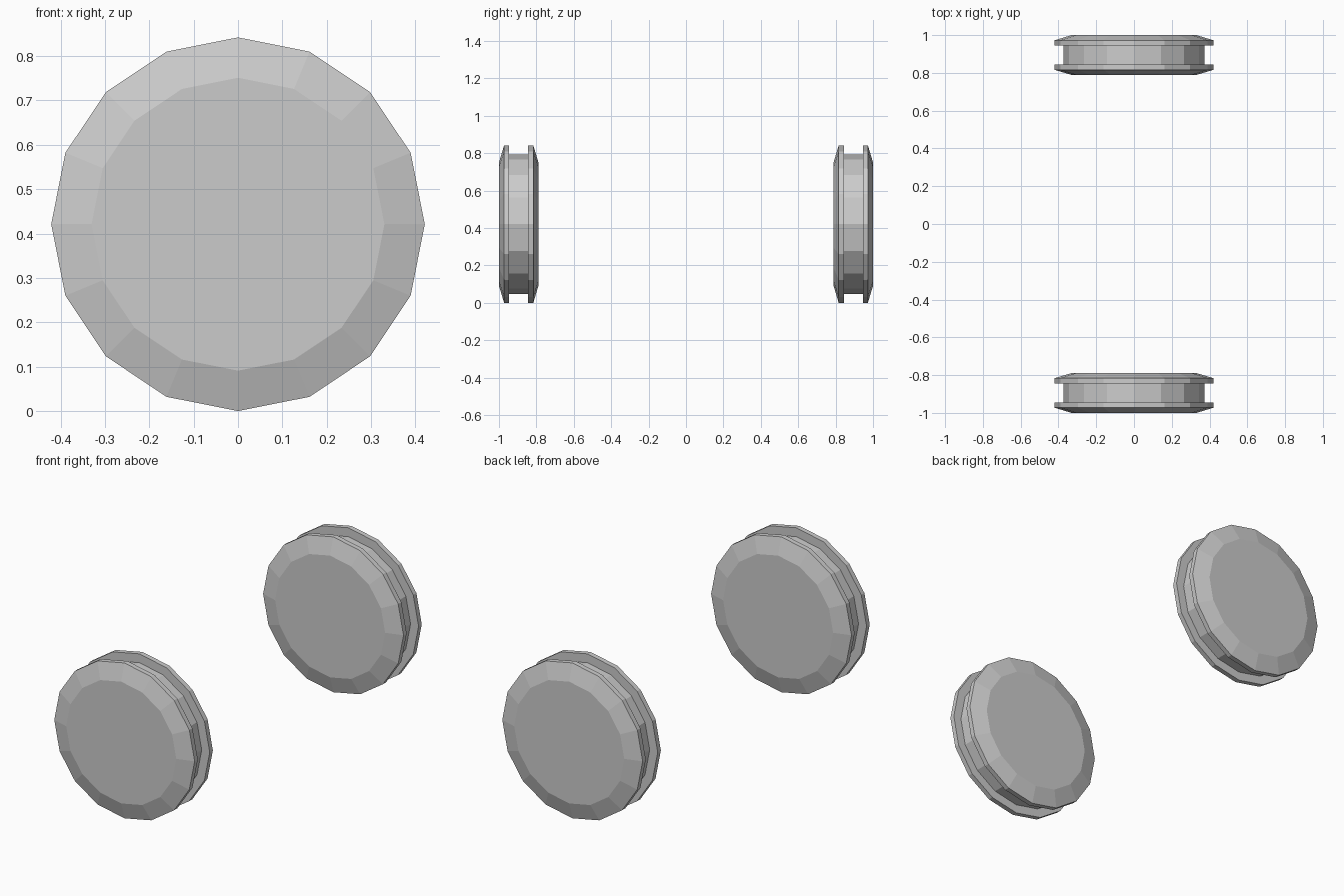
import bpy, bmesh, math

cube = bpy.data.objects.get("Cube")
if cube:
    bpy.data.objects.remove(cube, do_unlink=True)

SIDES = 16
RADIUS = 0.421

grey = bpy.data.materials.new("wheel grey")
grey.use_nodes = True
colour = (0.6, 0.6, 0.6, 1)
grey.diffuse_color = colour
grey.node_tree.nodes["Principled BSDF"].inputs["Base Color"].default_value = colour

# Half profile of the grooved wheel: (distance from middle, radius)
half = [(0.051, 0.373), (0.051, RADIUS), (0.078, RADIUS), (0.1055, 0.33)]
profile = [(-d, r) for d, r in reversed(half)] + half


def wheel(name, y):
    bm = bmesh.new()
    rings = []
    for d, r in profile:
        angles = [2 * math.pi * i / SIDES for i in range(SIDES)]
        rings.append([bm.verts.new((r * math.sin(a), d, r * math.cos(a))) for a in angles])
    # Rim, flanges and groove
    for a, b in zip(rings, rings[1:]):
        for i in range(SIDES):
            j = (i + 1) % SIDES
            bm.faces.new((a[i], a[j], b[j], b[i]))
    # Flat end discs
    bm.faces.new(rings[0])
    bm.faces.new(rings[-1])
    bmesh.ops.recalc_face_normals(bm, faces=bm.faces)
    mesh = bpy.data.meshes.new(name)
    bm.to_mesh(mesh)
    bm.free()
    mesh.materials.append(grey)
    obj = bpy.data.objects.new(name, mesh)
    obj.location = (0, y, RADIUS)
    bpy.context.collection.objects.link(obj)


wheel("front_wheel", -0.8945)
wheel("back_wheel", 0.8945)
